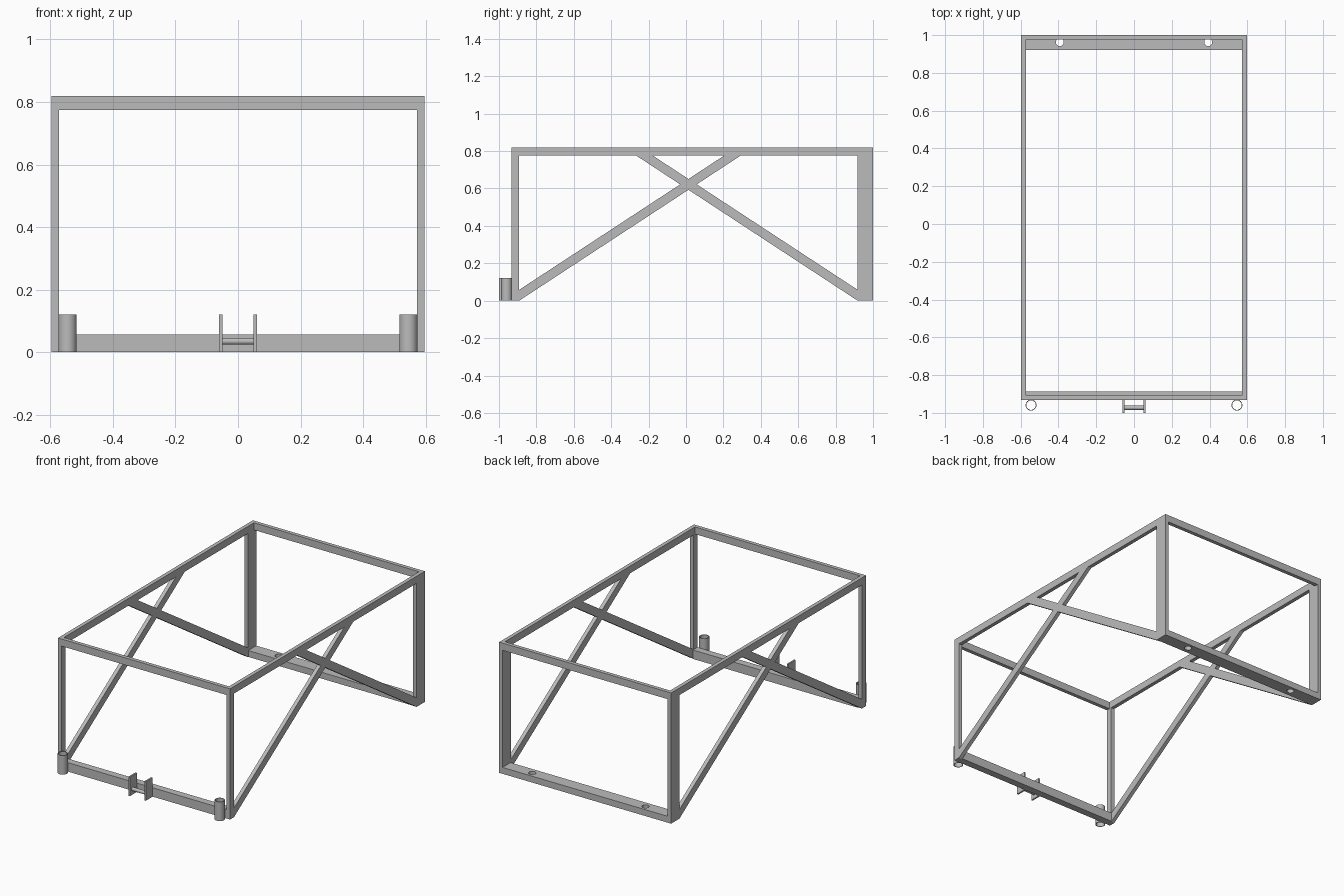
import bpy, bmesh
from mathutils import Matrix

cube = bpy.data.objects.get("Cube")
if cube:
    bpy.data.objects.remove(cube, do_unlink=True)

steel = bpy.data.materials.new("grey_steel")
steel.use_nodes = True
GREY = (0.5, 0.5, 0.5, 1)
steel.diffuse_color = GREY
steel.node_tree.nodes["Principled BSDF"].inputs["Base Color"].default_value = GREY

# Overall dimensions
W, H, FRONT, BACK = 0.597, 0.82, -0.932, 1.0
WALL, RAIL = 0.024, 0.045          # member thickness and rail height
INNER, UNDER = W - WALL, H - RAIL


def finish(name, bm):
    bmesh.ops.recalc_face_normals(bm, faces=bm.faces)
    mesh = bpy.data.meshes.new(name)
    bm.to_mesh(mesh)
    bm.free()
    mesh.materials.append(steel)
    obj = bpy.data.objects.new(name, mesh)
    bpy.context.collection.objects.link(obj)
    return obj


def bar(name, x, y, z):
    """Box given as (min, max) on each axis."""
    bm = bmesh.new()
    bmesh.ops.create_cube(bm, size=1)
    for v in bm.verts:
        v.co = [r[0] if c < 0 else r[1] for c, r in zip(v.co, (x, y, z))]
    return finish(name, bm)


def cylinder(name, center, radius, depth, axis="Z"):
    bm = bmesh.new()
    turn = Matrix.Rotation(1.570796, 4, "Y") if axis == "X" else Matrix()
    bmesh.ops.create_cone(bm, cap_ends=True, segments=32, radius1=radius,
                          radius2=radius, depth=depth,
                          matrix=Matrix.Translation(center) @ turn)
    return finish(name, bm)


def smooth(obj):
    bpy.ops.object.select_all(action="DESELECT")
    obj.select_set(True)
    bpy.context.view_layer.objects.active = obj
    bpy.ops.object.shade_smooth_by_angle()


def drill(obj, cutter):
    cutter.hide_render = True
    cutter.hide_set(True)
    cutter.display_type = "WIRE"
    mod = obj.modifiers.new("hole", "BOOLEAN")
    mod.operation = "DIFFERENCE"
    mod.solver = "EXACT"
    mod.object = cutter


def cross_brace(name, x0, x1):
    """Pair of crossing diagonals as one outline, extruded across x."""
    y0, y1, thick = FRONT + 0.04, 0.918, 0.058
    mid, slope = (y0 + y1) / 2, 0.655
    run, half = UNDER / slope, thick / slope
    low = (mid - y0) * slope
    outline = [(y0, 0), (mid, low), (y1, 0), (y1, thick),
               (mid + half / 2, low + thick / 2),
               (y0 + run, UNDER), (y0 + run - half, UNDER),
               (mid, low + thick),
               (y1 - run + half, UNDER), (y1 - run, UNDER),
               (mid - half / 2, low + thick / 2), (y0, thick)]
    bm = bmesh.new()
    face = bm.faces.new([bm.verts.new((x0, y, z)) for y, z in outline])
    out = bmesh.ops.extrude_face_region(bm, geom=[face])["geom"]
    bmesh.ops.translate(bm, vec=(x1 - x0, 0, 0),
                        verts=[g for g in out if isinstance(g, bmesh.types.BMVert)])
    return finish(name, bm)


# Side frames: rail, posts and crossing diagonals
for side, s in (("left", 1), ("right", -1)):
    x = sorted((s * INNER, s * W))
    bar(f"{side}_top_rail", x, (FRONT, BACK), (UNDER, H))
    bar(f"{side}_front_post", x, (FRONT, FRONT + 0.04), (0, UNDER))
    bar(f"{side}_rear_post", x, (0.918, BACK), (0, UNDER))
    cross_brace(f"{side}_cross_brace", *x)

# Cross members between the side frames
across = (-INNER, INNER)
bar("front_top_beam", across, (FRONT, FRONT + WALL), (UNDER, H))
bar("rear_top_beam", across, (BACK - WALL, BACK), (UNDER, H))
bar("front_bottom_beam", across, (FRONT, FRONT + 0.045), (0, 0.056))
rear_beam = bar("rear_bottom_beam", across, (0.92, BACK), (0, 0.04))

# Mirrored details: mounting holes, stake sockets and bracket plates
for side, s in (("left", 1), ("right", -1)):
    drill(rear_beam, cylinder(f"{side}_hole_cutter", (s * 0.393, 0.963, 0.02), 0.021, 0.2))
    socket = cylinder(f"{side}_socket_tube", (s * 0.545, -0.959, 0.06), 0.029, 0.12)
    smooth(socket)
    drill(socket, cylinder(f"{side}_socket_cutter", (s * 0.545, -0.959, 0.06), 0.025, 0.3))
    bar(f"{side}_bracket_plate", sorted((s * 0.05, s * 0.06)), (-1, FRONT), (0, 0.12))

# Pin joining the bracket plates
smooth(cylinder("bracket_pin", (0, -0.973, 0.035), 0.011, 0.1, "X"))
